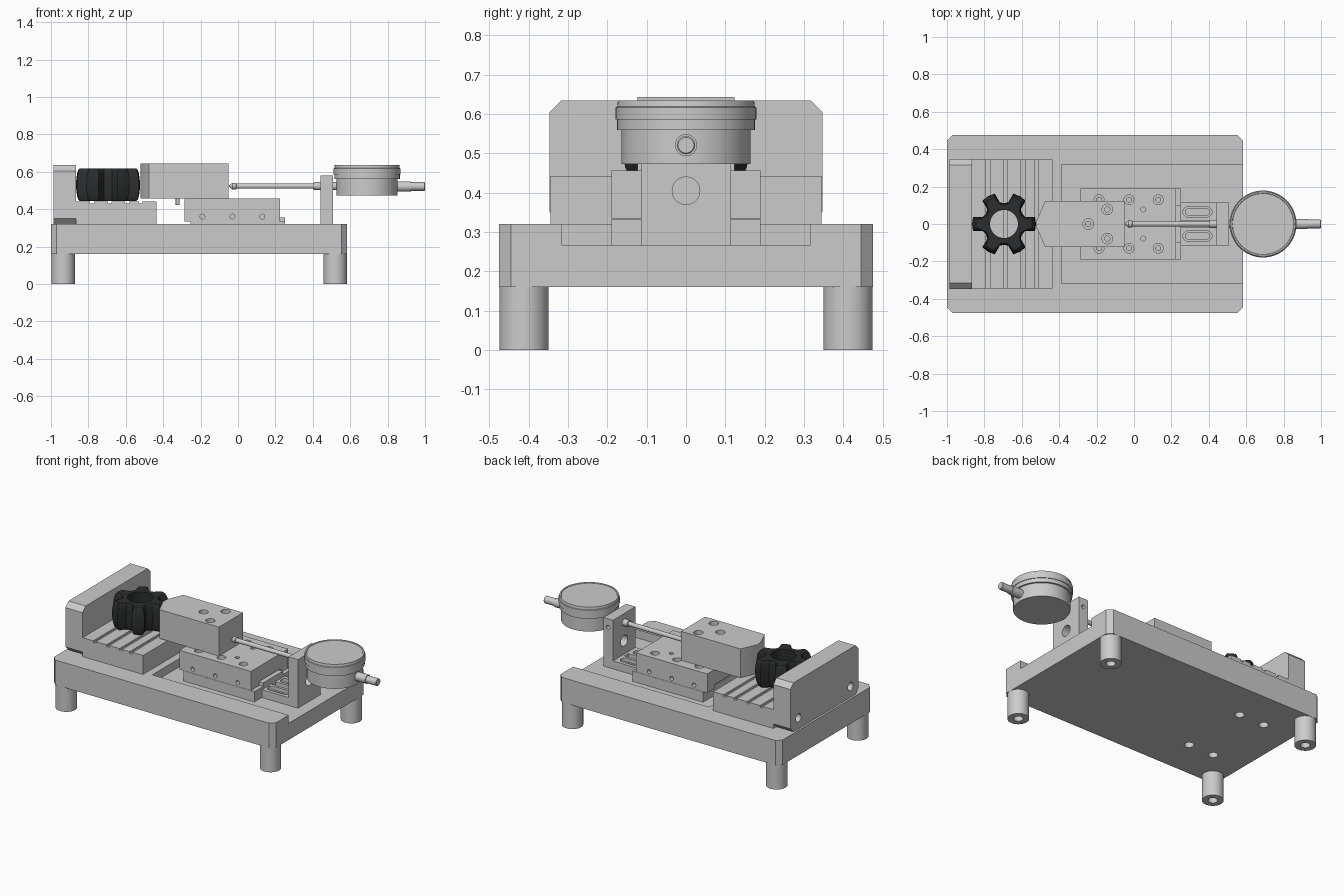
import bpy, bmesh, math
from mathutils import Matrix, Vector

if "Cube" in bpy.data.objects:
    bpy.data.objects.remove(bpy.data.objects["Cube"])

# Axis frames: local z runs along the named axis
AX = {'Z': Matrix.Identity(4),
      'X': Matrix(((0, 0, 1, 0), (1, 0, 0, 0), (0, 1, 0, 0), (0, 0, 0, 1))),   # local x,y -> y,z
      'Y': Matrix(((1, 0, 0, 0), (0, 0, 1, 0), (0, 1, 0, 0), (0, 0, 0, 1)))}   # local x,y -> x,z


def loft(bm, rings, caps=True, loop=False):
    vs = [[bm.verts.new(p) for p in r] for r in rings]
    n = len(vs[0])
    pairs = list(zip(vs, vs[1:])) + ([(vs[-1], vs[0])] if loop else [])
    for a, b in pairs:
        for i in range(n):
            j = (i + 1) % n
            bm.faces.new((a[i], a[j], b[j], b[i]))
    if caps and not loop:
        bm.faces.new(vs[0][::-1])
        bm.faces.new(vs[-1])


def prism(bm, pts, a, b, axis='Z'):
    loft(bm, [[AX[axis] @ Vector((x, y, h)) for x, y in pts] for h in (a, b)])


def lathe(bm, prof, pos=(0, 0, 0), axis='Z', n=40):
    ring = [(math.cos(2 * math.pi * i / n), math.sin(2 * math.pi * i / n)) for i in range(n)]
    loft(bm, [[Vector(pos) + AX[axis] @ Vector((r * c, r * s, h)) for c, s in ring] for r, h in prof])


def rect(x0, x1, y0, y1, c=0.0):
    if not c:
        return [(x0, y0), (x1, y0), (x1, y1), (x0, y1)]
    return [(x0 + c, y0), (x1 - c, y0), (x1, y0 + c), (x1, y1 - c),
            (x1 - c, y1), (x0 + c, y1), (x0, y1 - c), (x0, y0 + c)]


def slot(x0, x1, y, r):
    arc = [math.pi * i / 10 - math.pi / 2 for i in range(11)]
    return ([(x1 - r + r * math.cos(t), y + r * math.sin(t)) for t in arc] +
            [(x0 + r - r * math.cos(t), y - r * math.sin(t)) for t in arc])


def finish(name, bm, cutter=None, color=None):
    def make(nm, b):
        bmesh.ops.recalc_face_normals(b, faces=b.faces[:])
        me = bpy.data.meshes.new(nm)
        b.to_mesh(me)
        b.free()
        o = bpy.data.objects.new(nm, me)
        bpy.context.collection.objects.link(o)
        return o
    ob = make(name, bm)
    bpy.ops.object.select_all(action='DESELECT')
    ob.select_set(True)
    bpy.context.view_layer.objects.active = ob
    if cutter:
        c = make(name + "_cutter", cutter)
        c.hide_render = True
        m = ob.modifiers.new("cut", 'BOOLEAN')
        m.operation, m.solver, m.object = 'DIFFERENCE', 'EXACT', c
        bpy.ops.object.modifier_apply(modifier=m.name)
        bpy.data.objects.remove(c)
    bpy.ops.object.shade_smooth_by_angle(angle=math.radians(28))
    if color:
        mat = bpy.data.materials.new(name)
        mat.diffuse_color = color
        mat.use_nodes = True
        mat.node_tree.nodes["Principled BSDF"].inputs["Base Color"].default_value = mat.diffuse_color
        ob.data.materials.append(mat)
    return ob


new = bmesh.new

# Base plate: chamfered corners, open channel, underside screw holes
b, c = new(), new()
prism(b, rect(-1, 0.583, -0.475, 0.475, 0.03), 0.16, 0.32)
prism(c, rect(-0.388, 0.7, -0.317, 0.317), 0.267, 0.4)
for x in (-0.78, -0.6):
    for y in (-0.225, 0.225):
        lathe(c, [(0.028, 0.1), (0.028, 0.28)], (x, y, 0))
finish("base_plate", b, c)

# Four hollow-ended legs
for x, sx in ((-0.935, "left"), (0.52, "right")):
    for y, sy in ((-0.412, "front"), (0.412, "back")):
        b = new()
        lathe(b, [(0.028, 0.1), (0.028, 0), (0.0625, 0), (0.0625, 0.16)], (x, y, 0))
        finish(f"leg_{sy}_{sx}", b)

# End wall with chamfered corners and two screw holes
b, c = new(), new()
prism(b, rect(-0.347, 0.347, 0.32, 0.635, 0.031), -0.987, -0.865, 'X')
for y in (-0.265, 0.265):
    lathe(c, [(0.026, -1.05), (0.026, -0.89)], (0, y, 0.39), 'X')
finish("end_wall", b, c)

# Grooved rest block under the coupling
b = new()
top = [(-0.435, 0.442)]
for gx in (-0.52, -0.593, -0.685, -0.78):
    top += [(gx + 0.01, 0.442), (gx + 0.01, 0.43), (gx - 0.01, 0.43), (gx - 0.01, 0.442)]
prism(b, [(-0.865, 0.32), (-0.435, 0.32)] + top + [(-0.865, 0.442)], -0.345, 0.345, 'Y')
finish("grooved_rest", b)

# Six-lobed rubber coupling with barrel-shaped teeth
def star(t):
    s = math.sqrt(max(0, 1 - t * t))
    ro, w, z = 0.15 + 0.02 * s, 8.5 + 4.5 * s, 0.53 + 0.086 * t
    out, inn = [], []
    for k in range(6):
        for d, r in ((-w, ro), (0, ro + 0.001), (w, ro), (19, 0.108 + 0.01 * s),
                     (30, 0.102 + 0.01 * s), (41, 0.108 + 0.01 * s)):
            a = math.radians(60 * k + d)
            out.append(Vector((-0.695 + r * math.cos(a), r * math.sin(a), z)))
            inn.append(Vector((-0.695 + 0.075 * math.cos(a), 0.075 * math.sin(a), z)))
    return out, inn


b = new()
rings = [star(t)[0] for t in (-1, -0.93, -0.75, -0.4, 0, 0.4, 0.75, 0.93, 1)]
loft(b, rings + [star(1)[1], star(-1)[1]], loop=True)
finish("coupling_star", b, color=(0.025, 0.027, 0.028, 1))

# Slide rail in the channel
b = new()
prism(b, rect(-0.255, 0.25, -0.19, 0.19), 0.267, 0.333)
finish("slide_base", b)
b = new()
prism(b, rect(-0.25, 0.25, -0.1, 0.1), 0.333, 0.355)
finish("slide_rail", b)

# Sliding carriage with counterbored top holes and side screw holes
b, c = new(), new()
prism(b, rect(-0.285, 0.225, -0.19, 0.19), 0.334, 0.457)
prism(c, rect(-0.4, 0.4, -0.11, 0.11), 0.3, 0.36)
for y in (-0.13, 0.13):
    for x in (-0.187, -0.027, 0.13):
        lathe(c, [(0.013, 0.385), (0.013, 0.425), (0.026, 0.425), (0.026, 0.5)], (x, y, 0), n=24)
for y in (-0.078, 0.078):
    lathe(c, [(0.013, 0.4), (0.013, 0.5)], (0.05, y, 0), n=24)
for x in (-0.19, -0.03, 0.13):
    for s in (-1, 1):
        lathe(c, [(0.013, s * 0.165), (0.013, s * 0.25)], (x, 0, 0.36), 'Y', 24)
finish("carriage", b, c)

# Pusher block with a blunt pointed nose
b, c = new(), new()
prism(b, [(-0.05, -0.123), (-0.05, 0.123), (-0.475, 0.123), (-0.52, 0.02),
          (-0.52, -0.02), (-0.475, -0.123)], 0.457, 0.643)
for x, y in ((-0.245, 0), (-0.143, 0.078), (-0.143, -0.078)):
    lathe(c, [(0.014, 0.5), (0.014, 0.58), (0.028, 0.58), (0.028, 0.7)], (x, y, 0), n=24)
finish("pusher_block", b, c)
b = new()
lathe(b, [(0.01, 0.422), (0.01, 0.46)], (-0.323, 0, 0), n=20)
finish("stop_pin", b)

# Gauge bracket: slotted foot and drilled upright
b, c = new(), new()
prism(b, [(0.252, 0.267), (0.508, 0.267), (0.508, 0.58), (0.44, 0.58),
          (0.44, 0.318), (0.252, 0.318)], -0.115, 0.115, 'Y')
for y in (-0.065, 0.065):
    loft(c, [[Vector((px, py, z)) for px, py in slot(0.262 + i, 0.417 - i, y, 0.028 - i)]
             for i, z in ((0.012, 0.25), (0.012, 0.295), (0, 0.295), (0, 0.36))])
prism(c, rect(0.2, 0.425, -0.02, 0.02), 0.25, 0.36)
lathe(c, [(0.035, 0.4), (0.035, 0.6)], (0, 0, 0.405), 'X')
lathe(c, [(0.013, 0.07), (0.013, 0.2)], (0.475, 0, 0.525), 'Y', 24)
finish("gauge_bracket", b, c)

# Dial gauge body, bezel and stepped rim
b = new()
lathe(b, [(0.164, 0.473), (0.164, 0.56), (0.175, 0.56), (0.175, 0.586), (0.179, 0.586),
          (0.179, 0.617), (0.175, 0.619), (0.173, 0.635), (0.165, 0.635), (0.163, 0.632)],
      (0.69, 0, 0), n=64)
finish("dial_gauge", b)

# Plunger with tapered tip, clamp stem and rear cap
b = new()
lathe(b, [(0.005, -0.047), (0.014, -0.035), (0.018, -0.03), (0.018, -0.012), (0.014, -0.008),
          (0.014, 0.405), (0.022, 0.405), (0.022, 0.55)], (0, 0, 0.523), 'X', 32)
finish("plunger", b)
b = new()
lathe(b, [(0.028, 0.84), (0.028, 0.925), (0.023, 0.925), (0.023, 0.997), (0.02, 1.0)],
      (0, 0, 0.521), 'X', 32)
finish("rear_cap", b)
